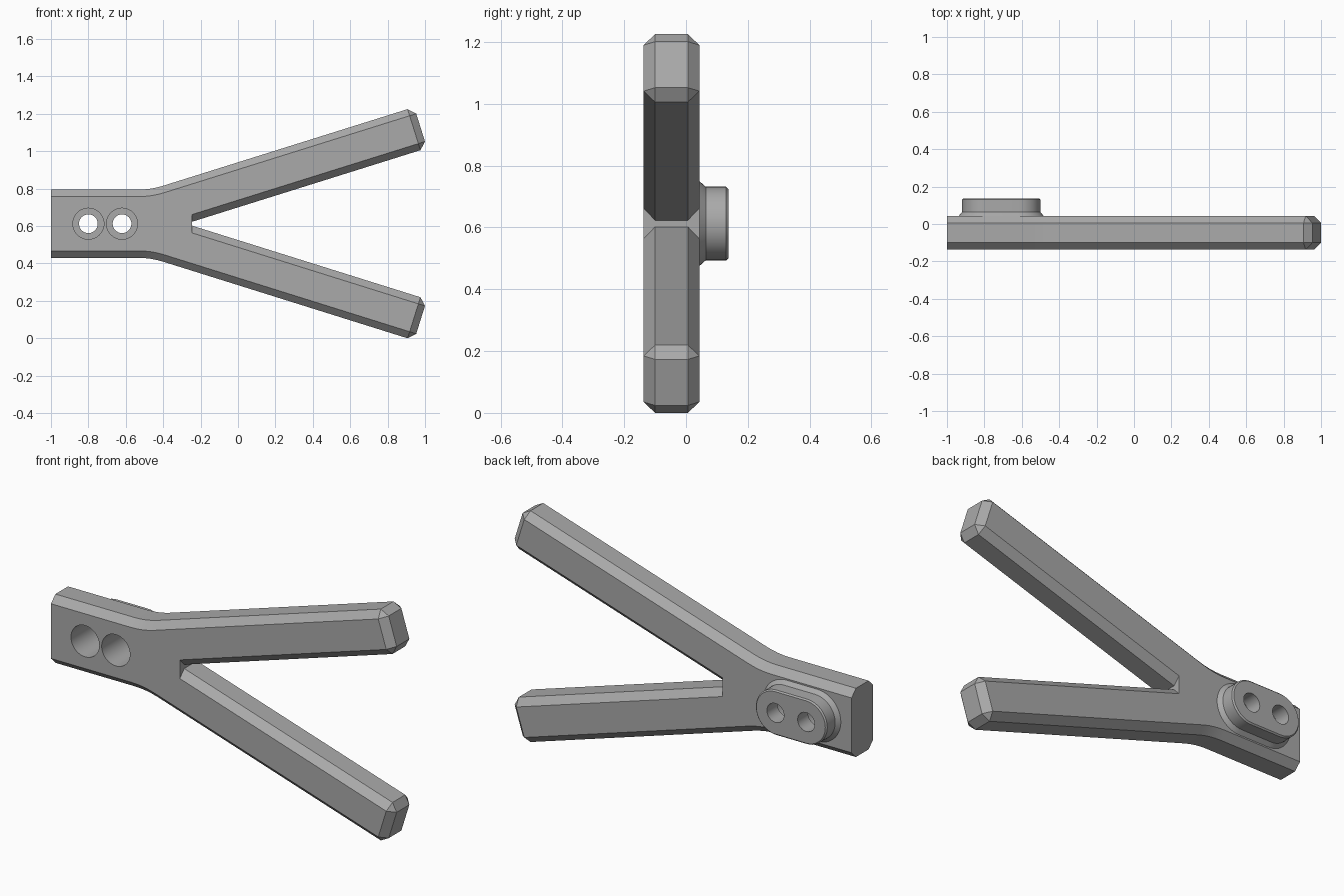
import bpy, bmesh
from math import radians, cos, sin, pi
from mathutils import Vector

if "Cube" in bpy.data.objects:
    bpy.data.objects.remove(bpy.data.objects["Cube"])

MID = 0.6125                      # height of the symmetry line
FRONT, BACK, CH = -0.137, 0.043, 0.037
HOLES = (-0.8, -0.62)

grey = bpy.data.materials.new("grey")
grey.use_nodes = True
grey.diffuse_color = (0.4, 0.4, 0.4, 1)
grey.node_tree.nodes["Principled BSDF"].inputs["Base Color"].default_value = grey.diffuse_color


def loft(name, layers):
    """Solid from (y, outline) layers; every outline has the same point count."""
    bm = bmesh.new()
    rings = [[bm.verts.new((p[0], y, MID + p[1])) for p in pts] for y, pts in layers]
    n = len(rings[0])
    for a, b in zip(rings, rings[1:]):
        for i in range(n):
            j = (i + 1) % n
            bm.faces.new((a[i], a[j], b[j], b[i]))
    bm.faces.new(rings[0])
    bm.faces.new(rings[-1])
    bmesh.ops.remove_doubles(bm, verts=bm.verts, dist=1e-5)
    bmesh.ops.recalc_face_normals(bm, faces=bm.faces)
    mesh = bpy.data.meshes.new(name)
    bm.to_mesh(mesh)
    bm.free()
    mesh.materials.append(grey)
    ob = bpy.data.objects.new(name, mesh)
    bpy.context.collection.objects.link(ob)
    return ob


def outline(inset):
    """Y-shaped outline, full size or pulled in by the chamfer."""
    d = Vector((cos(radians(17.4)), sin(radians(17.4))))   # along the arm
    n = Vector((-d.y, d.x))                                # across the arm
    slope = d.y / d.x
    outer = Vector((0.942, 0.6236))                        # unchamfered tip corners
    inner = outer - 0.23 * n
    if inset:
        outer, inner = outer - CH * (d + n), inner - CH * (d - n)
        tip = [outer, outer, inner, inner]
    else:
        tip = [outer - CH * d, outer - CH * n, inner + CH * n, inner - CH * d]
    h = 0.182 - (CH if inset else 0)
    bend = Vector((outer.x - (outer.y - h) / slope, h))
    p0, p2 = bend - Vector((0.07, 0)), bend + 0.07 * d
    curve = [p0 * (1 - t) ** 2 + bend * 2 * t * (1 - t) + p2 * t * t
             for t in (i / 4 for i in range(5))]
    crotch = Vector((-0.245, inner.y - slope * (inner.x + 0.245)))
    half = [Vector((-1, h))] + curve + tip + [crotch]
    return half + [Vector((p.x, -p.y)) for p in reversed(half)]


def stadium(r, x0=HOLES[0], x1=HOLES[1], seg=24):
    right = [(x1 + r * sin(pi * i / seg), r * cos(pi * i / seg)) for i in range(seg + 1)]
    left = [(x0 - r * sin(pi * i / seg), -r * cos(pi * i / seg)) for i in range(seg + 1)]
    return right + left


# Forked plate with chamfered edges
full, small = outline(False), outline(True)
plate = loft("forked_plate", [(FRONT, small), (FRONT + CH, full), (BACK - CH, full), (BACK, small)])

# Raised mounting boss with flared foot and softened rim
boss = loft("mounting_boss", [(0.02, stadium(0.1375)), (BACK, stadium(0.1375)),
                              (0.064, stadium(0.119)), (0.13, stadium(0.119)),
                              (0.137, stadium(0.112))])

# Stepped screw holes through plate and boss
for x in HOLES:
    wide, narrow = stadium(0.083, x, x), stadium(0.05, x, x)
    cutter = loft("hole_cutter", [(-0.2, wide), (0.05, wide), (0.05, narrow), (0.2, narrow)])
    cutter.hide_render = True
    for ob in (plate, boss):
        mod = ob.modifiers.new("hole", "BOOLEAN")
        mod.operation, mod.solver, mod.object = "DIFFERENCE", "EXACT", cutter
        bpy.context.view_layer.objects.active = ob
        bpy.ops.object.modifier_apply(modifier=mod.name)
    bpy.data.objects.remove(cutter)

for ob in (plate, boss):
    bpy.ops.object.select_all(action="DESELECT")
    ob.select_set(True)
    bpy.context.view_layer.objects.active = ob
    bpy.ops.object.shade_smooth_by_angle(angle=radians(30))
